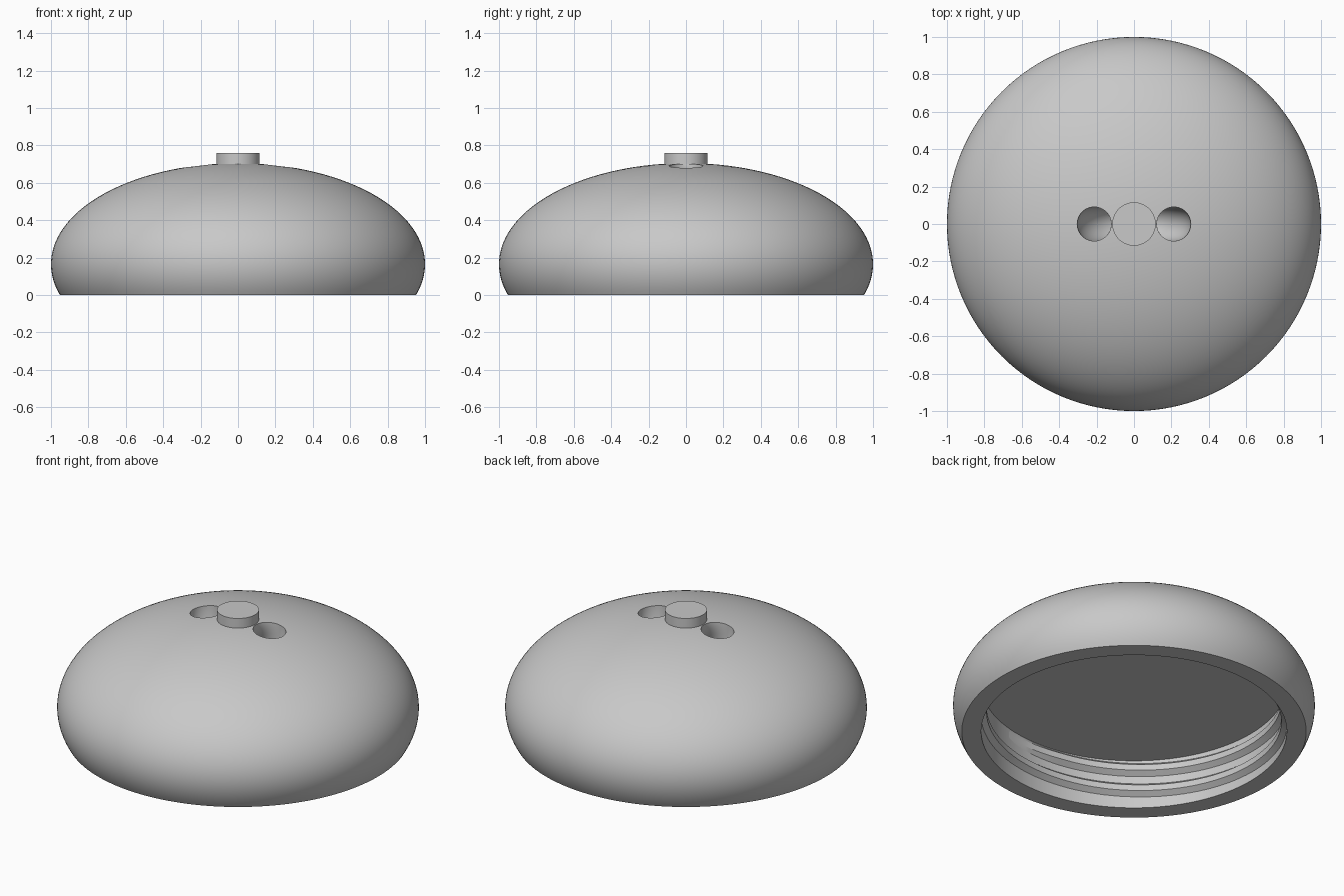
import bpy, math
from math import sin, cos, pi, radians

if "Cube" in bpy.data.objects:
    bpy.data.objects.remove(bpy.data.objects["Cube"])

grey = bpy.data.materials.new("light grey")
grey.diffuse_color = (0.58, 0.58, 0.58, 1)
grey.use_nodes = True
grey.node_tree.nodes["Principled BSDF"].inputs["Base Color"].default_value = grey.diffuse_color


def make(name, verts, faces):
    mesh = bpy.data.meshes.new(name)
    mesh.from_pydata(verts, [], faces)
    mesh.materials.append(grey)
    obj = bpy.data.objects.new(name, mesh)
    bpy.context.collection.objects.link(obj)
    return obj


def activate(obj):
    bpy.ops.object.select_all(action='DESELECT')
    obj.select_set(True)
    bpy.context.view_layer.objects.active = obj


def smooth(obj, angle=25):
    activate(obj)
    bpy.ops.object.shade_smooth_by_angle(angle=radians(angle))


def lathe(name, profile, n=128):
    """Closed solid of revolution; profile runs top to bottom and is capped at both ends."""
    verts = [(r * cos(2 * pi * i / n), r * sin(2 * pi * i / n), z)
             for r, z in profile for i in range(n)]
    faces = []
    for k in range(len(profile) - 1):
        for i in range(n):
            j = (i + 1) % n
            faces.append((k * n + i, (k + 1) * n + i, (k + 1) * n + j, k * n + j))
    last = (len(profile) - 1) * n
    faces.append(tuple(range(n)))
    faces.append(tuple(last + i for i in reversed(range(n))))
    return make(name, verts, faces)


# Domed cap: elliptical outside, flat-roofed round cavity below
MID, HEIGHT, WALL, ROOF = 0.165, 0.54, 0.845, 0.30
low = -math.asin(MID / HEIGHT)
steps = 48
profile = []
for i in range(steps + 1):
    t = pi / 2 - 0.012 + (low - pi / 2 + 0.012) * i / steps
    profile.append((cos(t), MID + HEIGHT * sin(t)))
profile[-1] = (profile[-1][0], 0.0)
profile += [(WALL, 0.0), (WALL, ROOF)]
dome = lathe("domed_cap", profile)

# Curved cord tunnel that enters and leaves either side of the button
bpy.ops.mesh.primitive_torus_add(major_segments=72, minor_segments=48,
                                 major_radius=0.213, minor_radius=0.091,
                                 location=(0, 0, 0.69), rotation=(pi / 2, 0, 0))
cutter = bpy.context.object
cutter.name = "tunnel_cutter"
cutter.hide_render = True
cutter.data.materials.append(grey)
activate(dome)
cut = dome.modifiers.new("tunnel", 'BOOLEAN')
cut.operation = 'DIFFERENCE'
cut.solver = 'EXACT'
cut.object = cutter
bpy.ops.object.modifier_apply(modifier=cut.name)
bpy.data.objects.remove(cutter)
smooth(dome)

# Button on top of the dome
button = lathe("top_button", [(0.116, 0.76), (0.116, 0.697)], 64)
smooth(button)

# Screw thread: a trapezoid ridge swept up a helix inside the cavity
PITCH, START, END, N = 0.13, 60, 645, 208
section = [(0.004, -0.045), (-0.03, -0.018), (-0.03, 0.018), (0.004, 0.045)]
verts, faces = [], []
for i in range(N + 1):
    deg = START + (END - START) * i / N
    a = radians(deg)
    z = 0.11 + PITCH * (deg - 225) / 360
    fade = min(1, (deg - START) / 25, (END - deg) / 25)
    for dr, dz in section:
        r = WALL + (dr if dr > 0 else dr * fade)
        verts.append((r * cos(a), r * sin(a), z + dz))
for i in range(N):
    for k in range(4):
        m = (k + 1) % 4
        faces.append((i * 4 + k, i * 4 + m, i * 4 + 4 + m, i * 4 + 4 + k))
faces += [(3, 2, 1, 0), tuple(N * 4 + k for k in range(4))]
thread = make("screw_thread", verts, faces)
activate(thread)
bpy.ops.object.mode_set(mode='EDIT')
bpy.ops.mesh.select_all(action='SELECT')
bpy.ops.mesh.normals_make_consistent(inside=False)
bpy.ops.object.mode_set(mode='OBJECT')
smooth(thread)
